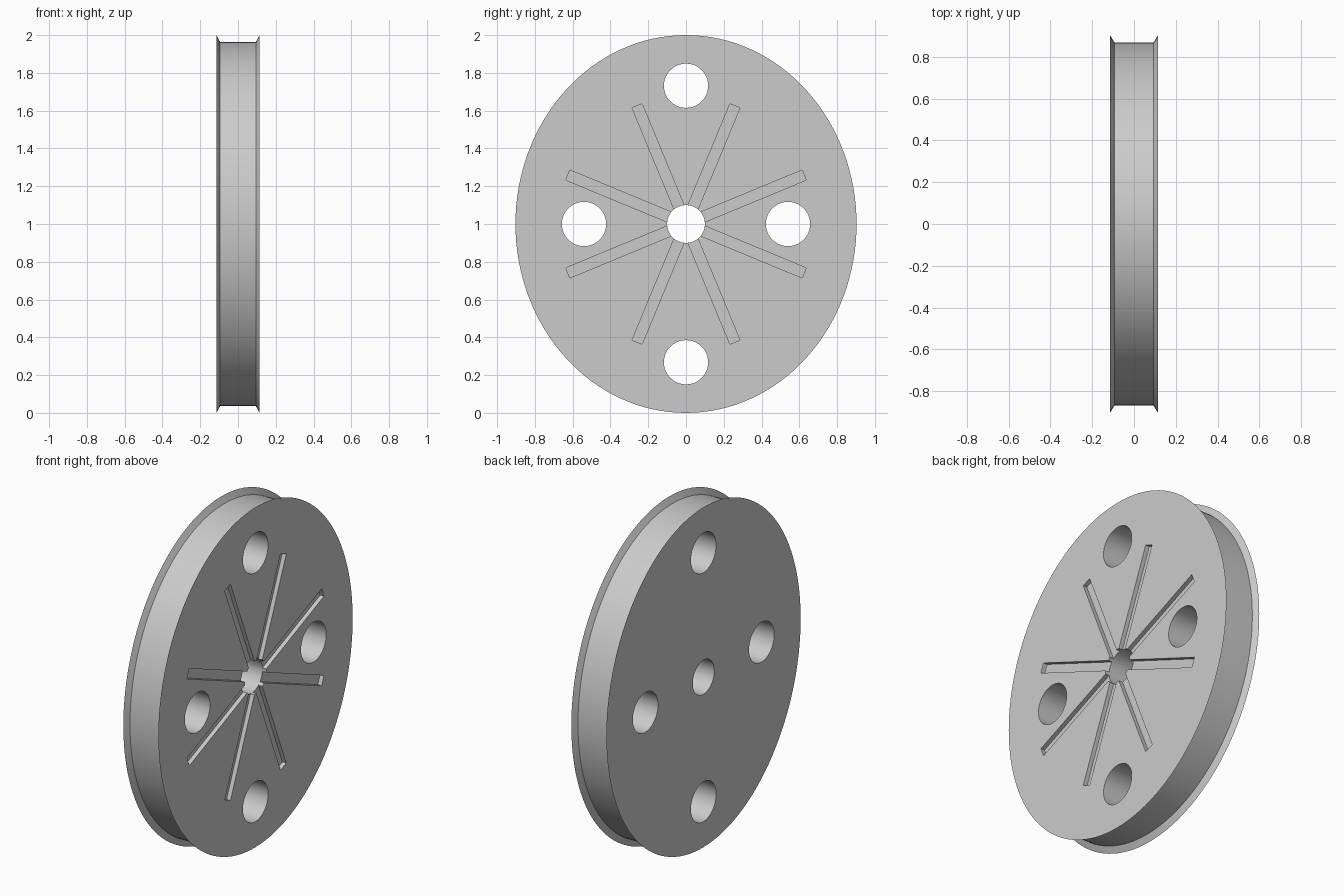
import bpy, bmesh, math
from mathutils import Matrix, Vector

if "Cube" in bpy.data.objects:
    bpy.data.objects.remove(bpy.data.objects["Cube"])

HALF_Y, HALF_Z = 0.903, 1.0
FACE_X, GROOVE_X = 0.114, 0.094
SEGMENTS = 128
CENTRE = Vector((0, 0, 1))

grey = bpy.data.materials.new("light_grey")
grey.use_nodes = True
grey.diffuse_color = (0.6, 0.6, 0.6, 1)
grey.node_tree.nodes["Principled BSDF"].inputs["Base Color"].default_value = (0.6, 0.6, 0.6, 1)


def make_object(name, bm):
    bmesh.ops.recalc_face_normals(bm, faces=bm.faces)
    mesh = bpy.data.meshes.new(name)
    bm.to_mesh(mesh)
    bm.free()
    mesh.materials.append(grey)
    obj = bpy.data.objects.new(name, mesh)
    bpy.context.collection.objects.link(obj)
    return obj


def oval_loft(name, profile):
    """Join oval rings given as (x, scale) and cap both ends."""
    bm = bmesh.new()
    rings = []
    for x, scale in profile:
        angles = [math.tau * i / SEGMENTS for i in range(SEGMENTS)]
        rings.append([bm.verts.new((x, HALF_Y * scale * math.cos(a),
                                    1 + HALF_Z * scale * math.sin(a))) for a in angles])
    for a, b in zip(rings, rings[1:]):
        for i in range(SEGMENTS):
            j = (i + 1) % SEGMENTS
            bm.faces.new((a[i], a[j], b[j], b[i]))
    bm.faces.new(rings[0])
    bm.faces.new(rings[-1])
    return make_object(name, bm)


def cut(target, cutter):
    cutter.hide_render = True
    mod = target.modifiers.new(cutter.name, "BOOLEAN")
    mod.operation = "DIFFERENCE"
    mod.solver = "EXACT"
    mod.object = cutter
    bpy.context.view_layer.objects.active = target
    bpy.ops.object.modifier_apply(modifier=mod.name)
    bpy.data.objects.remove(cutter)


def hole(y, z, radius):
    bm = bmesh.new()
    place = Matrix.Translation(CENTRE + Vector((0, y, z))) @ Matrix.Rotation(math.pi / 2, 4, "Y")
    bmesh.ops.create_cone(bm, cap_ends=True, segments=64, radius1=radius,
                          radius2=radius, depth=1, matrix=place)
    return make_object("hole_cutter", bm)


def slot(angle, length, width, depth):
    bm = bmesh.new()
    place = (Matrix.Translation(CENTRE + Vector((FACE_X, 0, 0)))
             @ Matrix.Rotation(angle, 4, "X")
             @ Matrix.Diagonal((2 * depth, length, width, 1)))
    bmesh.ops.create_cube(bm, size=1, matrix=place)
    return make_object("slot_cutter", bm)


# Oval plate with sharp flanges and a groove round the edge
plate = oval_loft("grooved_oval_plate", [(-FACE_X, 1), (-GROOVE_X, 0.963),
                                         (GROOVE_X, 0.963), (FACE_X, 1)])

# Shallow radial slots on one face, each cutter spanning two opposite slots
for i in range(4):
    cut(plate, slot(math.radians(22.5 + 45 * i), 1.354, 0.057, 0.025))

# Centre bore and four through holes
cut(plate, hole(0, 0, 0.1))
for side in (-1, 1):
    cut(plate, hole(side * 0.54, 0, 0.117))
    cut(plate, hole(0, side * 0.732, 0.117))

# Smooth curved walls, sharp rims
bpy.ops.object.select_all(action="DESELECT")
plate.select_set(True)
bpy.context.view_layer.objects.active = plate
bpy.ops.object.shade_smooth_by_angle(angle=math.radians(25))
